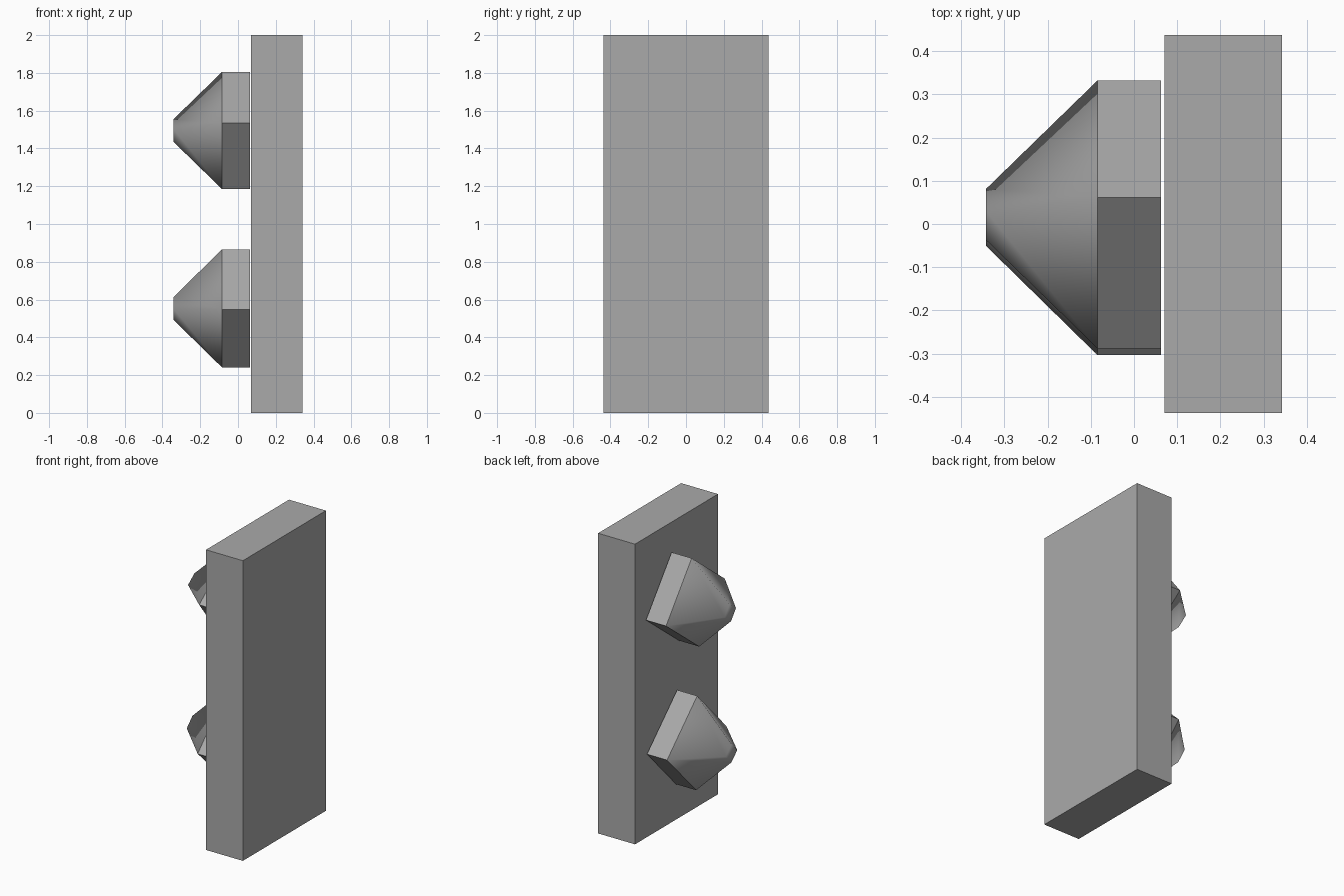
import bpy, bmesh
from math import sin, cos, pi, radians

if "Cube" in bpy.data.objects:
    bpy.data.objects.remove(bpy.data.objects["Cube"])

# Dark grey shared by all parts
grey = bpy.data.materials.new("dark_grey")
grey.diffuse_color = (0.4, 0.4, 0.4, 1)
grey.use_nodes = True
grey.node_tree.nodes["Principled BSDF"].inputs["Base Color"].default_value = grey.diffuse_color


def finish(bm, name):
    bmesh.ops.recalc_face_normals(bm, faces=bm.faces)
    me = bpy.data.meshes.new(name)
    bm.to_mesh(me)
    bm.free()
    me.materials.append(grey)
    ob = bpy.data.objects.new(name, me)
    bpy.context.collection.objects.link(ob)
    return ob


# Upright backing slab
bm = bmesh.new()
bmesh.ops.create_cube(bm, size=1)
slab = finish(bm, "backing_slab")
for v in slab.data.vertices:
    v.co = (v.co.x * 0.272 + 0.206, v.co.y * 0.874, v.co.z * 2 + 1)


# Four-sided stud: square collar with a blunt, smoothly shaded pyramid
def stud(name, y, z, turn):
    bm = bmesh.new()
    profile = [(0.063, 0.312), (-0.085, 0.312), (-0.342, 0.06)]
    rings = []
    for x, r in profile:
        angles = [turn + i * pi / 2 for i in range(4)]
        rings.append([bm.verts.new((x, y + r * sin(a), z + r * cos(a)))
                      for a in angles])
    collar = [bm.faces.new(rings[0])]
    for k in range(2):
        for i in range(4):
            j = (i + 1) % 4
            f = bm.faces.new((rings[k][i], rings[k][j],
                              rings[k + 1][j], rings[k + 1][i]))
            if k == 0:
                collar.append(f)
    bm.faces.new(rings[2])
    for f in bm.faces:
        f.smooth = True
    # collar edges stay crisp, pyramid edges blend
    for f in collar:
        for e in f.edges:
            e.smooth = False
    return finish(bm, name)


stud("upper_stud", 0.022, 1.495, radians(7.3))
stud("lower_stud", 0.009, 0.553, radians(-1))
